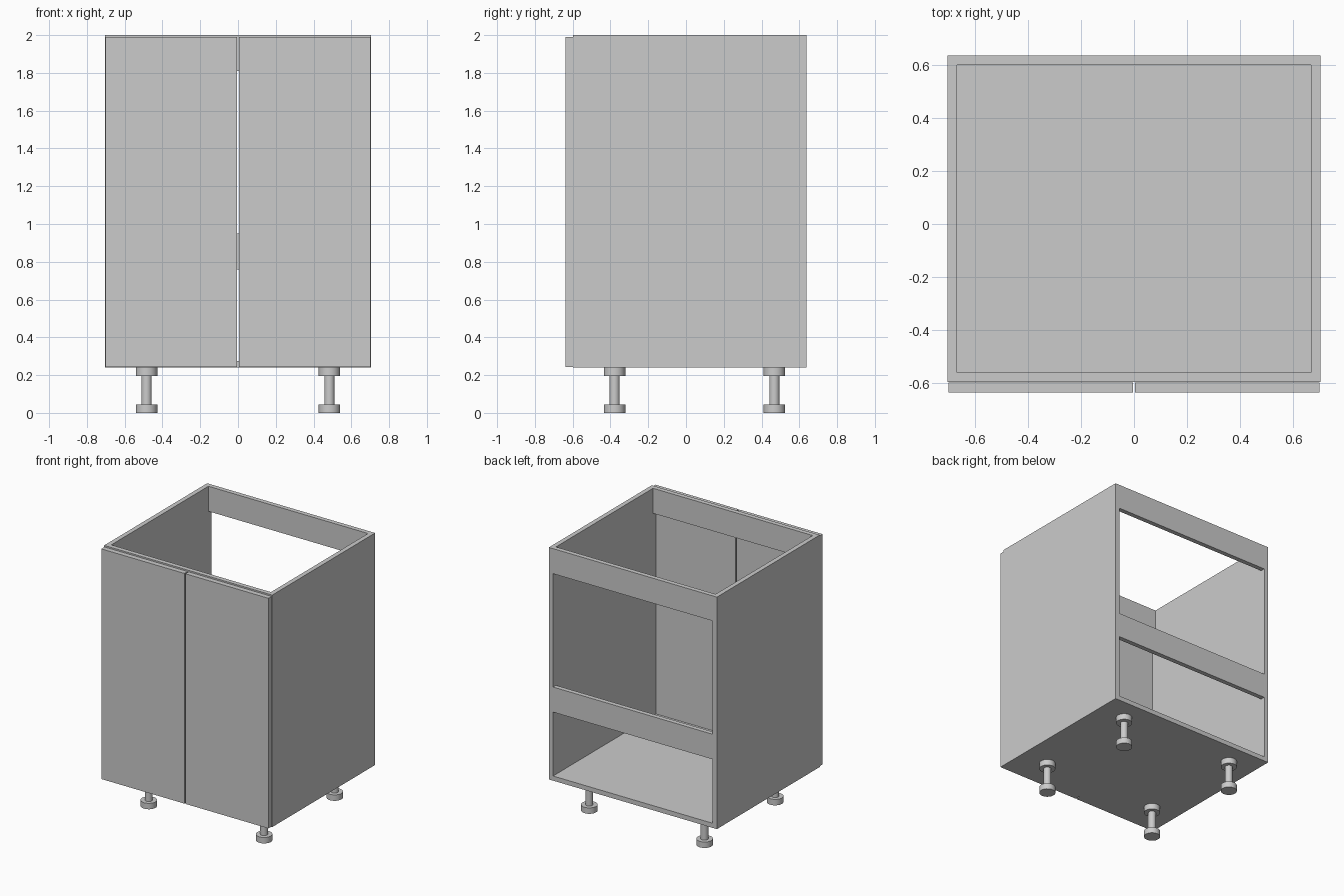
import bpy, bmesh
from mathutils import Matrix, Vector

if "Cube" in bpy.data.objects:
    bpy.data.objects.remove(bpy.data.objects["Cube"])


def box(name, x, y, z):
    """Box from (min, max) ranges on each axis."""
    bm = bmesh.new()
    size = Vector((x[1] - x[0], y[1] - y[0], z[1] - z[0]))
    mid = Vector((x[0] + x[1], y[0] + y[1], z[0] + z[1])) / 2
    bmesh.ops.create_cube(bm, size=1, matrix=Matrix.Translation(mid) @ Matrix.Diagonal(size.to_4d()))
    return finish(name, bm)


def finish(name, bm):
    mesh = bpy.data.meshes.new(name)
    bm.to_mesh(mesh)
    bm.free()
    obj = bpy.data.objects.new(name, mesh)
    bpy.context.collection.objects.link(obj)
    return obj


def leg(name, x, y):
    """Foot disc, thin post and mounting disc stacked as cylinders."""
    bm = bmesh.new()
    for r, z0, z1 in ((0.057, 0, 0.045), (0.027, 0.045, 0.195), (0.057, 0.195, BOTTOM)):
        bmesh.ops.create_cone(bm, cap_ends=True, segments=32, radius1=r, radius2=r, depth=z1 - z0,
                              matrix=Matrix.Translation((x, y, (z0 + z1) / 2)))
    obj = finish(name, bm)
    bpy.ops.object.select_all(action='DESELECT')
    obj.select_set(True)
    bpy.context.view_layer.objects.active = obj
    bpy.ops.object.shade_smooth_by_angle()


T = 0.035                       # panel thickness
W = 0.705                       # half width
FRONT, BACK = -0.597, 0.637     # carcass depth range
BOTTOM, TOP = 0.24, 2.0
RAIL = 0.19                     # rail height
inner = (-W + T, W - T)

# Sides, doors and legs, left and right
for side, s in (("left", -1), ("right", 1)):
    box(side + "_side_panel", sorted((s * W, s * (W - T))), (FRONT, BACK), (BOTTOM, TOP))
    box(side + "_door", sorted((s * 0.004, s * 0.701)), (-0.637, FRONT - 0.002), (BOTTOM + 0.004, 1.99))
    leg(side + "_front_leg", s * 0.484, -0.378)
    leg(side + "_back_leg", s * 0.484, 0.468)

# Floor and rails between the sides
box("bottom_panel", inner, (FRONT, BACK), (BOTTOM, BOTTOM + T))
box("front_top_rail", inner, (FRONT, FRONT + T), (TOP - RAIL, TOP))
box("back_top_rail", inner, (BACK - T, BACK), (TOP - RAIL, TOP))
box("back_middle_rail", inner, (BACK - T, BACK), (0.76, 0.76 + RAIL))
